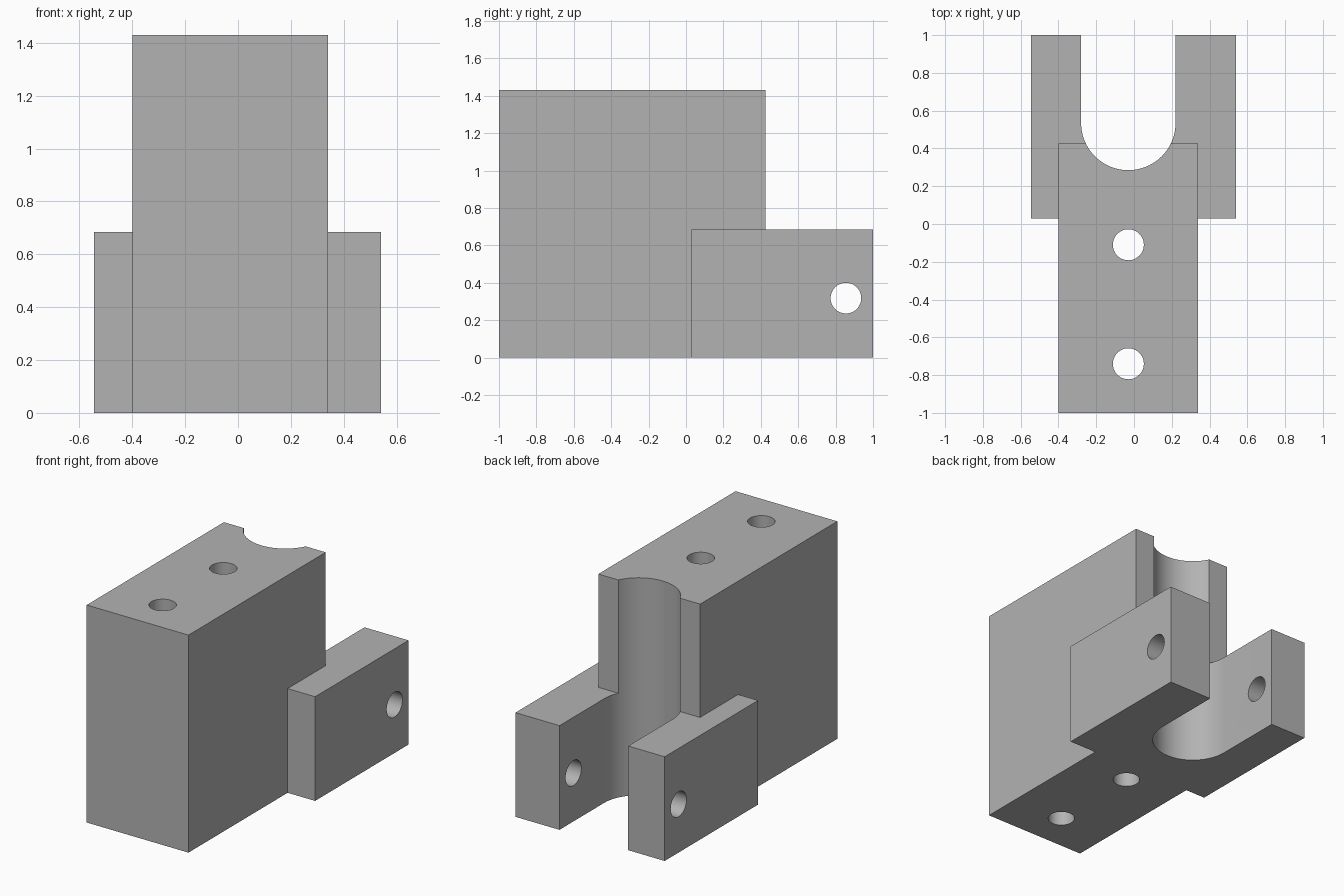
import bpy, bmesh
from math import pi, sin, cos
from mathutils import Matrix, Vector

default = bpy.data.objects.get("Cube")
if default:
    bpy.data.objects.remove(default, do_unlink=True)

# Single plain grey
grey = bpy.data.materials.new("plain_grey")
grey.use_nodes = True
colour = (0.45, 0.45, 0.45, 1)
grey.diffuse_color = colour
grey.node_tree.nodes["Principled BSDF"].inputs["Base Color"].default_value = colour


def finish(name, bm):
    bmesh.ops.recalc_face_normals(bm, faces=bm.faces)
    mesh = bpy.data.meshes.new(name)
    bm.to_mesh(mesh)
    bm.free()
    mesh.materials.append(grey)
    obj = bpy.data.objects.new(name, mesh)
    bpy.context.collection.objects.link(obj)
    return obj


def box(name, low, high):
    low, high = Vector(low), Vector(high)
    bm = bmesh.new()
    bmesh.ops.create_cube(bm, size=1)
    bmesh.ops.scale(bm, vec=high - low, verts=bm.verts)
    bmesh.ops.translate(bm, vec=(low + high) / 2, verts=bm.verts)
    return finish(name, bm)


def rod(name, centre, radius, axis):
    bm = bmesh.new()
    turn = Matrix.Rotation(pi / 2, 4, 'Y') if axis == 'X' else Matrix()
    bmesh.ops.create_cone(bm, cap_ends=True, segments=48, radius1=radius,
                          radius2=radius, depth=4,
                          matrix=Matrix.Translation(centre) @ turn)
    return finish(name, bm)


def slot(name, x, y, radius, y_end):
    # U-shaped outline, round at the front and open at the back
    steps = 48
    outline = [(x + radius * cos(pi + pi * i / steps),
                y + radius * sin(pi + pi * i / steps)) for i in range(steps + 1)]
    outline += [(x + radius, y_end), (x - radius, y_end)]
    bm = bmesh.new()
    face = bm.faces.new([bm.verts.new((px, py, -1)) for px, py in outline])
    grown = bmesh.ops.extrude_face_region(bm, geom=[face])["geom"]
    moved = [v for v in grown if isinstance(v, bmesh.types.BMVert)]
    bmesh.ops.translate(bm, vec=(0, 0, 4), verts=moved)
    return finish(name, bm)


def combine(target, tool, operation):
    tool.hide_render = True
    mod = target.modifiers.new(tool.name, 'BOOLEAN')
    mod.operation = operation
    mod.solver = 'EXACT'
    mod.object = tool
    bpy.context.view_layer.objects.active = target
    bpy.ops.object.modifier_apply(modifier=mod.name)
    bpy.data.objects.remove(tool, do_unlink=True)


# Tall body joined to the wider, lower clevis
bracket = box("clevis_block", (-0.40, -1, 0), (0.34, 0.425, 1.43))
combine(bracket, box("fork_arms", (-0.545, 0.03, 0), (0.54, 1, 0.685)), 'UNION')

# Slot, bolt holes and cross pin hole
mid_x = -0.03
hole_radius = 0.082
combine(bracket, slot("fork_slot", mid_x, 0.535, 0.25, 1.5), 'DIFFERENCE')
for y in (-0.11, -0.74):
    combine(bracket, rod("bolt_hole", (mid_x, y, 0.7), hole_radius, 'Z'), 'DIFFERENCE')
combine(bracket, rod("pin_hole", (0, 0.855, 0.318), hole_radius, 'X'), 'DIFFERENCE')

# Smooth curved walls, keep the edges crisp
bpy.ops.object.select_all(action='DESELECT')
bracket.select_set(True)
bpy.context.view_layer.objects.active = bracket
bpy.ops.object.shade_smooth_by_angle(angle=pi / 6)
